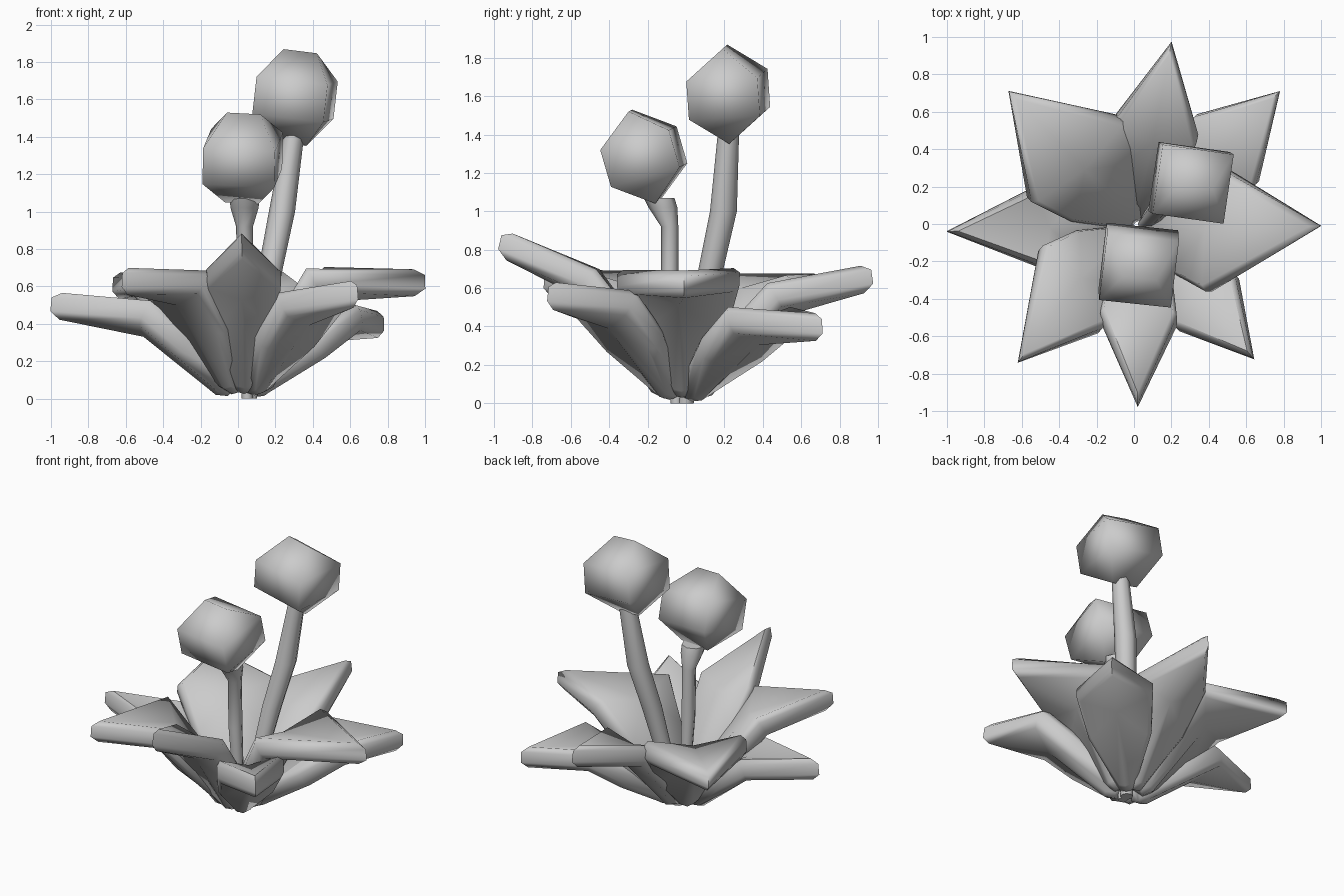
import bpy, math
from mathutils import Vector, Euler

if "Cube" in bpy.data.objects:
    bpy.data.objects.remove(bpy.data.objects["Cube"])


def finish(name, verts, faces, angle):
    me = bpy.data.meshes.new(name)
    me.from_pydata([tuple(v) for v in verts], [], faces)
    me.validate()
    ob = bpy.data.objects.new(name, me)
    bpy.context.collection.objects.link(ob)
    bpy.ops.object.select_all(action='DESELECT')
    ob.select_set(True)
    bpy.context.view_layer.objects.active = ob
    bpy.ops.object.mode_set(mode='EDIT')
    bpy.ops.mesh.select_all(action='SELECT')
    bpy.ops.mesh.normals_make_consistent(inside=False)
    bpy.ops.object.mode_set(mode='OBJECT')
    bpy.ops.object.shade_smooth_by_angle(angle=math.radians(angle))
    return ob


# Thick, bent, creased leaf: tip, two wide corners, narrow base
def leaf(name, tip, left, right):
    tip, left, right = Vector(tip), Vector(left), Vector(right)
    out = Vector((tip.x, tip.y, 0)).normalized()
    side = Vector((-out.y, out.x, 0))
    up = Vector((0, 0, 1))
    base = Vector((0.03, -0.02, 0.06)) + out * 0.05
    mean = (left + right) / 2
    mid = Vector((mean.x * 0.9, mean.y * 0.9, mean.z - 0.07))

    def normal(a, b):
        d = b - a
        return side.cross(d).normalized() * (-1 if side.cross(d).z < 0 else 1)

    n0, n2 = normal(base, mid), normal(mid, tip)
    n1 = (n0 + n2).normalized()
    nt = (n2 + up).normalized()
    bl, br = base + side * 0.045, base - side * 0.045
    low_l = bl.lerp(left, 0.55) + side * 0.045
    low_r = br.lerp(right, 0.55) - side * 0.045
    ring = [(bl, n0), (low_l, n0), (left, n1), (tip, nt),
            (right, n1), (low_r, n0), (br, n0), (base - n0 * 0.02, n0)]
    k = len(ring)
    verts, faces = [], []
    for h, inset in ((0.072, 0.1), (0.037, 0), (-0.037, 0), (-0.072, 0.1)):
        verts += [p.lerp(mid, inset) + n * h for p, n in ring]
    verts += [mid + n1 * 0.065, mid - n1 * 0.07]
    for i in range(k):
        j = (i + 1) % k
        for r in range(3):
            faces.append((r * k + i, r * k + j, (r + 1) * k + j, (r + 1) * k + i))
        faces.append((4 * k, j, i))
        faces.append((4 * k + 1, 3 * k + i, 3 * k + j))
    finish(name, verts, faces, 65)


# Eight leaves (left corner is counter-clockwise seen from above)
leaf("leaf_right", (1.0, -0.01, 0.625), (0.51, 0.28, 0.65), (0.40, -0.36, 0.64))
leaf("leaf_back_right", (0.78, 0.71, 0.40), (0.33, 0.58, 0.44), (0.66, 0.22, 0.44))
leaf("leaf_back", (0.20, 0.97, 0.66), (-0.10, 0.57, 0.59), (0.34, 0.46, 0.57))
leaf("leaf_back_left", (-0.67, 0.71, 0.61), (-0.56, 0.13, 0.62), (-0.07, 0.57, 0.61))
leaf("leaf_left", (-1.0, -0.04, 0.505), (-0.50, -0.23, 0.465), (-0.56, 0.18, 0.465))
leaf("leaf_front_left", (-0.62, -0.74, 0.635), (-0.18, -0.57, 0.63), (-0.50, -0.13, 0.63))
leaf("leaf_front", (0.02, -0.97, 0.84), (0.23, -0.52, 0.65), (-0.18, -0.50, 0.65))
leaf("leaf_front_right", (0.64, -0.72, 0.57), (0.55, -0.28, 0.53), (0.23, -0.56, 0.51))


# Flower head: square prism with ridged roofs above and below
def flower(name, centre, rot):
    w, h, r, t = 0.193, 0.1, 0.09, 0.25
    pts = [(x * w, y * w * 0.97, z * h) for z in (-1, 1)
           for x, y in ((-1, -1), (1, -1), (1, 1), (-1, 1))]
    pts += [(-r, 0, -t), (r, 0, -t), (-r, 0, t), (r, 0, t)]
    m = Euler([math.radians(a) for a in rot]).to_matrix()
    faces = [(i, (i + 1) % 4, 4 + (i + 1) % 4, 4 + i) for i in range(4)]
    for o, a in ((0, 8), (4, 10)):
        faces += [(o, o + 1, a + 1, a), (o + 2, o + 3, a, a + 1),
                  (o + 1, o + 2, a + 1), (o + 3, o, a)]
    finish(name, [Vector(centre) + m @ Vector(p) for p in pts], faces, 120)


flower("flower_low", (0.025, -0.22, 1.285), (16, 3, -6))
flower("flower_tall", (0.305, 0.22, 1.61), (3, 7, -8))


# Eight-sided stems swept along a path of (x, y, z, radius)
def stem(name, path, n=8):
    verts, faces = [], []
    for x, y, z, r in path:
        verts += [(x + r * math.cos(2 * math.pi * i / n),
                   y + r * math.sin(2 * math.pi * i / n), z) for i in range(n)]
    for s in range(len(path) - 1):
        for i in range(n):
            j = (i + 1) % n
            faces.append((s * n + i, s * n + j, s * n + n + j, s * n + n + i))
    faces += [tuple(range(n)), tuple(range(len(verts) - n, len(verts)))]
    finish(name, verts, faces, 65)


stem("stem_low", [(0.05, -0.05, 0, 0.03), (0.04, -0.085, 0.6, 0.045),
                  (0.035, -0.085, 0.92, 0.045), (0.035, -0.12, 1.02, 0.075),
                  (0.035, -0.14, 1.07, 0.08)])
stem("stem_tall", [(0.06, 0.0, 0.0, 0.04), (0.175, 0.13, 0.7, 0.065),
                   (0.235, 0.195, 1.0, 0.07), (0.3, 0.222, 1.42, 0.055)])
